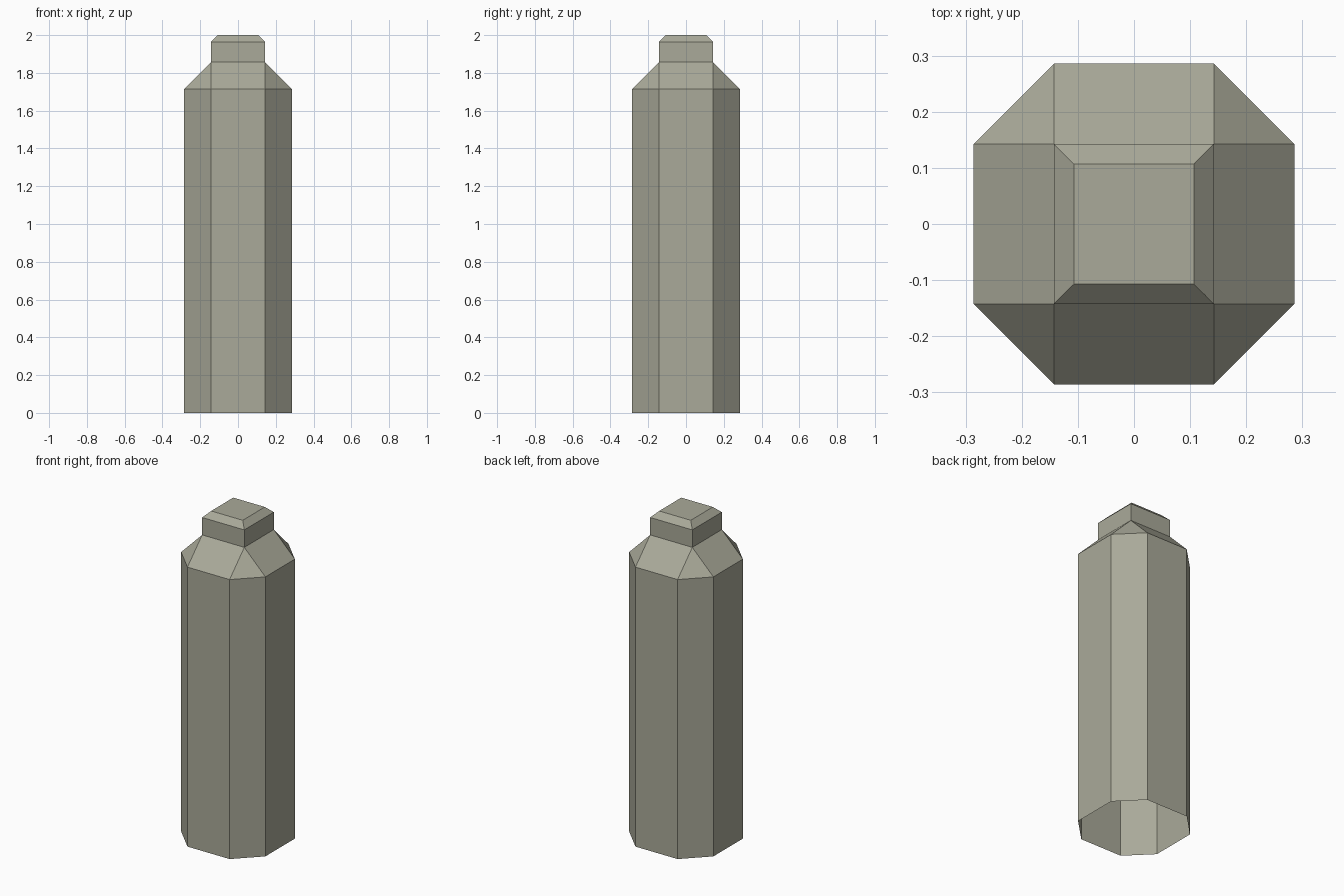
import bpy, bmesh

if "Cube" in bpy.data.objects:
    bpy.data.objects.remove(bpy.data.objects["Cube"])

U = 1 / 7  # base module of the design

# Drab olive grey
drab = bpy.data.materials.new("drab_grey")
drab.diffuse_color = (0.40, 0.40, 0.32, 1)
drab.use_nodes = True
drab.node_tree.nodes["Principled BSDF"].inputs["Base Color"].default_value = drab.diffuse_color


def ring(bm, outer, inner, z):
    """Eight-sided ring; equal outer and inner values give a square."""
    pts = [(inner, -outer), (outer, -inner), (outer, inner), (inner, outer),
           (-inner, outer), (-outer, inner), (-outer, -inner), (-inner, -outer)]
    return [bm.verts.new((x, y, z)) for x, y in pts]


def loft(name, sections, cap_top=False):
    """Skin a stack of rings, left open at the bottom."""
    bm = bmesh.new()
    rings = [ring(bm, *s) for s in sections]
    for low, high in zip(rings, rings[1:]):
        for i in range(8):
            j = (i + 1) % 8
            bm.faces.new((low[i], low[j], high[j], high[i]))
    if cap_top:
        bm.faces.new(rings[-1])
    # square rings collapse their doubled corner points
    bmesh.ops.remove_doubles(bm, verts=bm.verts[:], dist=1e-5)
    mesh = bpy.data.meshes.new(name)
    bm.to_mesh(mesh)
    bm.free()
    mesh.materials.append(drab)
    obj = bpy.data.objects.new(name, mesh)
    bpy.context.collection.objects.link(obj)
    return obj


# Open-bottomed octagonal body with sloped shoulder
loft("bottle_body", [(2 * U, U, 0), (2 * U, U, 12 * U), (U, U, 13 * U)])

# Square cap with chamfered top
loft("bottle_cap", [(U, U, 13 * U), (U, U, 13.75 * U), (0.75 * U, 0.75 * U, 14 * U)],
     cap_top=True)
